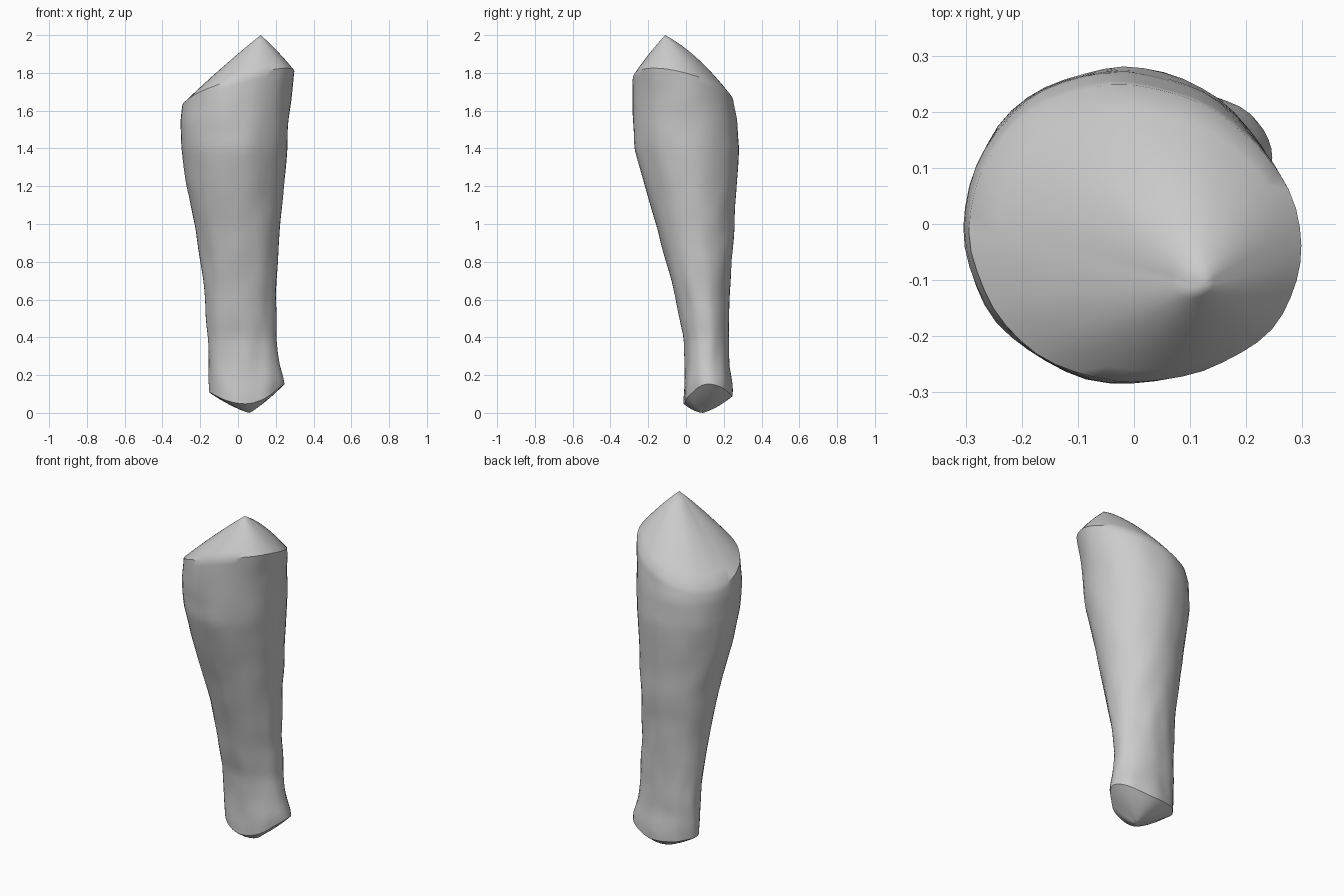
import bpy, bmesh, math, random
from mathutils import Vector, noise

if "Cube" in bpy.data.objects:
    bpy.data.objects.remove(bpy.data.objects["Cube"])

random.seed(3)

# Outline read per height: z, left x, right x, front y, back y
SECTIONS = [
    (0.04, -0.14, 0.22, -0.012, 0.235),
    (0.10, -0.15, 0.235, -0.012, 0.248),
    (0.16, -0.155, 0.246, -0.008, 0.243),
    (0.25, -0.155, 0.225, -0.005, 0.23),
    (0.40, -0.16, 0.202, -0.012, 0.228),
    (0.60, -0.175, 0.20, -0.055, 0.230),
    (0.80, -0.198, 0.213, -0.105, 0.240),
    (1.00, -0.228, 0.225, -0.160, 0.257),
    (1.20, -0.272, 0.242, -0.220, 0.267),
    (1.40, -0.298, 0.260, -0.272, 0.280),
    (1.55, -0.303, 0.268, -0.283, 0.272),
    (1.70, -0.285, 0.285, -0.282, 0.240),
    (1.82, -0.270, 0.302, -0.280, 0.200),
]
SEGS, ROWS, CAP_ROWS = 48, 48, 8
TOP_TIP = Vector((0.12, -0.11, 2.0))
BOTTOM_TIP = Vector((0.06, 0.09, 0.0))


def section(z):
    z = max(SECTIONS[0][0], min(SECTIONS[-1][0], z))
    for a, b in zip(SECTIONS, SECTIONS[1:]):
        if z <= b[0]:
            t = (z - a[0]) / (b[0] - a[0])
            return [p + (q - p) * t for p, q in zip(a[1:], b[1:])]


def wall_point(angle, z):
    left, right, front, back = section(z)
    c, s = math.cos(angle), math.sin(angle)
    x = (left + right) / 2 + c * (right - left) / 2
    y = (front + back) / 2 + s * (back - front) / 2
    # gentle lumps on the surface
    n = noise.noise(Vector((c * 2.2, s * 2.2, z * 5))) * 0.007
    return Vector((x + c * n, y + s * n, z))


def top_rim(angle):
    return 1.72 + 0.30 * 0.295 * math.cos(angle) - 0.21 * 0.27 * math.sin(angle)


def bottom_rim(angle):
    c, s = math.cos(angle), math.sin(angle)
    return 0.048 + (0.105 if c > 0 else 0.06) * c * c + 0.04 * max(s, 0) ** 2


bm = bmesh.new()
angles = [2 * math.pi * i / SEGS for i in range(SEGS)]
rings = []

# lower cap, from near the tip out to the rim
for k in range(1, CAP_ROWS):
    t = k / CAP_ROWS
    rings.append([bm.verts.new(BOTTOM_TIP.lerp(wall_point(a, bottom_rim(a)), t)
                  - Vector((0, 0, 0.04 * t * (1 - t)))) for a in angles])

# tapering wall between the two slanted rims
for k in range(ROWS + 1):
    t = k / ROWS
    rings.append([bm.verts.new(wall_point(a, bottom_rim(a) + t * (top_rim(a) - bottom_rim(a))))
                  for a in angles])

# upper cap, rising to an off-centre peak and fuller at the back
for k in range(1, CAP_ROWS):
    t = k / CAP_ROWS
    rings.append([bm.verts.new(wall_point(a, top_rim(a)).lerp(TOP_TIP, t)
                  + Vector((0, 0, (0.03 + 0.10 * max(math.sin(a), 0)) * t * (1 - t))))
                  for a in angles])

for lo, hi in zip(rings, rings[1:]):
    for i in range(SEGS):
        j = (i + 1) % SEGS
        bm.faces.new((lo[i], lo[j], hi[j], hi[i]))
low, high = bm.verts.new(BOTTOM_TIP), bm.verts.new(TOP_TIP)
for i in range(SEGS):
    j = (i + 1) % SEGS
    bm.faces.new((low, rings[0][j], rings[0][i]))
    bm.faces.new((high, rings[-1][i], rings[-1][j]))
bmesh.ops.recalc_face_normals(bm, faces=bm.faces[:])

mesh = bpy.data.meshes.new("tapered_limb")
bm.to_mesh(mesh)
bm.free()
limb = bpy.data.objects.new("tapered_limb", mesh)
bpy.context.collection.objects.link(limb)

grey = bpy.data.materials.new("plain grey")
grey.diffuse_color = (0.6, 0.6, 0.6, 1)
grey.use_nodes = True
grey.node_tree.nodes["Principled BSDF"].inputs["Base Color"].default_value = grey.diffuse_color
mesh.materials.append(grey)

bpy.context.view_layer.objects.active = limb
limb.select_set(True)
bpy.ops.object.shade_smooth_by_angle(angle=math.radians(38))
